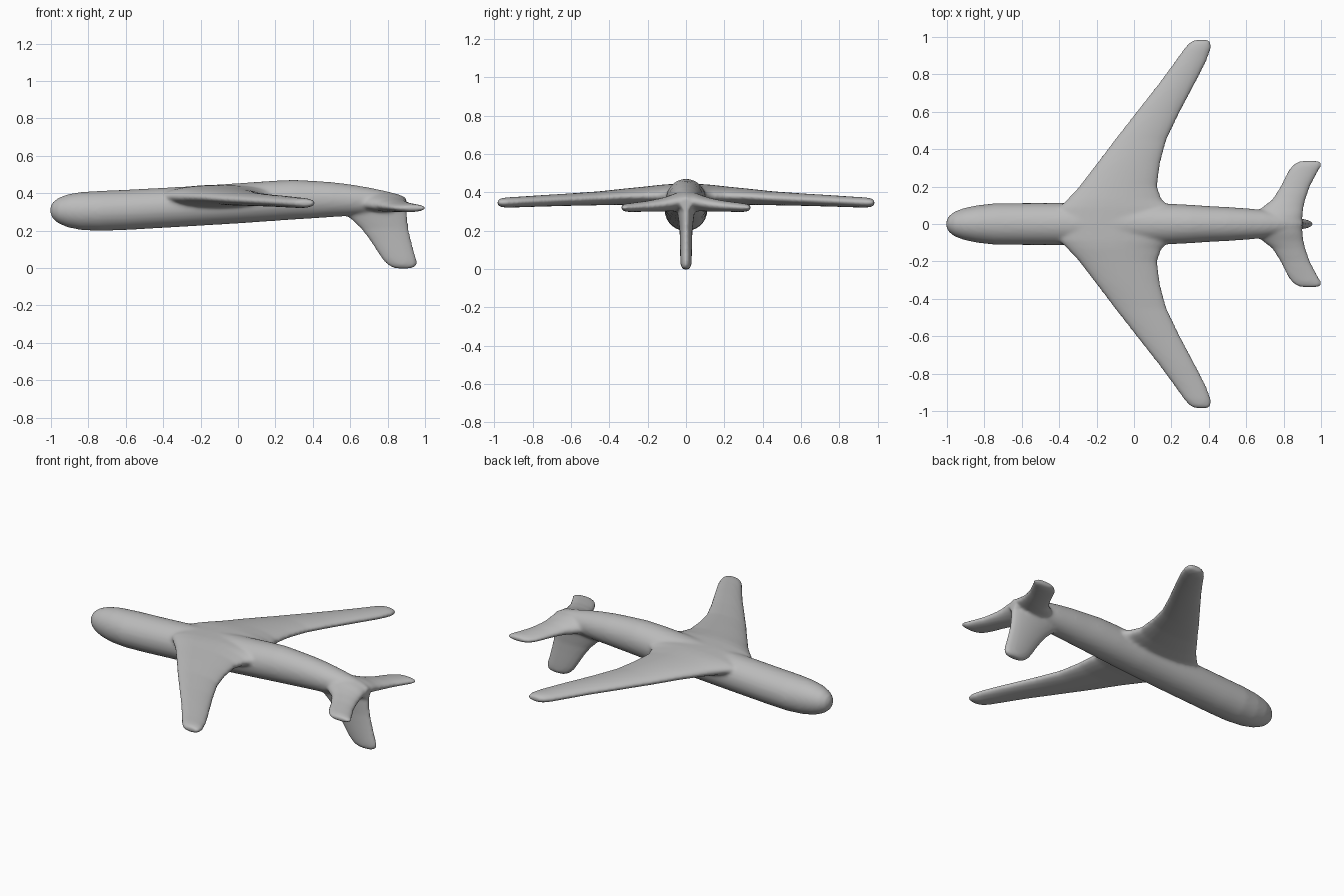
import bpy, bmesh, math
from mathutils import Vector

SIDES = 28


def ring(center, u, v):
    """Elliptical section spanned by the half-axes u and v."""
    pts = []
    for i in range(SIDES):
        a = 2 * math.pi * i / SIDES
        pts.append(center + u * math.cos(a) + v * math.sin(a))
    return pts


def loft(bm, sections):
    """Skin a row of rings and cap both ends."""
    rows = [[bm.verts.new(p) for p in s] for s in sections]
    for a, b in zip(rows, rows[1:]):
        for i in range(SIDES):
            j = (i + 1) % SIDES
            bm.faces.new((a[i], a[j], b[j], b[i]))
    bm.faces.new(rows[0])
    bm.faces.new(rows[-1])


bm = bmesh.new()

# Fuselage: x, bottom, top, half width
fuselage = [
    (-1.004, .295, .325, .015), (-.99, .262, .352, .043), (-.96, .238, .375, .066),
    (-.91, .217, .394, .085), (-.84, .203, .406, .100), (-.74, .198, .412, .111),
    (-.6, .203, .418, .112), (-.3, .220, .434, .113), (0, .238, .453, .113),
    (.2, .252, .467, .108), (.3, .259, .471, .103), (.4, .265, .466, .096),
    (.5, .272, .459, .091), (.6, .278, .447, .084), (.7, .285, .430, .075),
    (.8, .292, .409, .058), (.86, .297, .394, .042), (.9, .302, .375, .028),
]
loft(bm, [ring(Vector((x, 0, (b + t) / 2)), Vector((0, w, 0)), Vector((0, 0, (t - b) / 2)))
          for x, b, t, w in fuselage])

# Lifting surfaces: span, leading x, trailing x, bottom, top
wing = [
    (0, -.43, .24, .315, .445), (.09, -.40, .20, .32, .443), (.13, -.36, .150, .325, .440),
    (.2, -.295, .125, .330, .432), (.32, -.203, .140, .335, .420), (.45, -.105, .175, .333, .406),
    (.6, .012, .247, .330, .395), (.75, .13, .327, .326, .386), (.87, .218, .388, .322, .378),
    (.94, .268, .414, .320, .374), (.972, .297, .412, .325, .368), (.985, .325, .400, .335, .358),
]
tail = [
    (0, .60, .895, .305, .410), (.05, .635, .903, .302, .398), (.09, .685, .908, .301, .382),
    (.13, .738, .917, .300, .370), (.2, .782, .942, .299, .356), (.27, .815, .979, .298, .347),
    (.31, .842, 1.003, .298, .342), (.328, .865, 1.005, .303, .337), (.339, .89, .99, .311, .330),
]
for side in (1, -1):
    for surface in (wing, tail):
        loft(bm, [ring(Vector(((l + t) / 2, side * y, (b + h) / 2)),
                       Vector(((t - l) / 2, 0, 0)), Vector((0, 0, (h - b) / 2)))
                  for y, l, t, b, h in surface])

# Fin hanging below the tail: z, leading x, trailing x, half thickness
fin = [
    (.35, .53, .895, .045), (.29, .57, .905, .044), (.25, .615, .908, .039),
    (.21, .657, .912, .034), (.15, .703, .926, .032), (.09, .742, .942, .031),
    (.05, .768, .954, .030), (.02, .795, .958, .028), (.004, .82, .948, .022),
    (-.003, .845, .925, .012),
]
loft(bm, [ring(Vector(((l + t) / 2, 0, z)), Vector(((t - l) / 2, 0, 0)), Vector((0, w, 0)))
          for z, l, t, w in fin])

bmesh.ops.recalc_face_normals(bm, faces=bm.faces)
mesh = bpy.data.meshes.new("aircraft_body")
bm.to_mesh(mesh)
bm.free()
body = bpy.data.objects.new("aircraft_body", mesh)
bpy.context.collection.objects.link(body)

# Fuse the parts into one skin with soft fillets
remesh = body.modifiers.new("fuse", 'REMESH')
remesh.mode = 'VOXEL'
remesh.voxel_size = .009
remesh.use_smooth_shade = True
soften = body.modifiers.new("soften", 'SMOOTH')
soften.factor = .5
soften.iterations = 10

# Plain grey finish
grey = bpy.data.materials.new("plain grey")
grey.diffuse_color = (.5, .5, .5, 1)
mesh.materials.append(grey)
